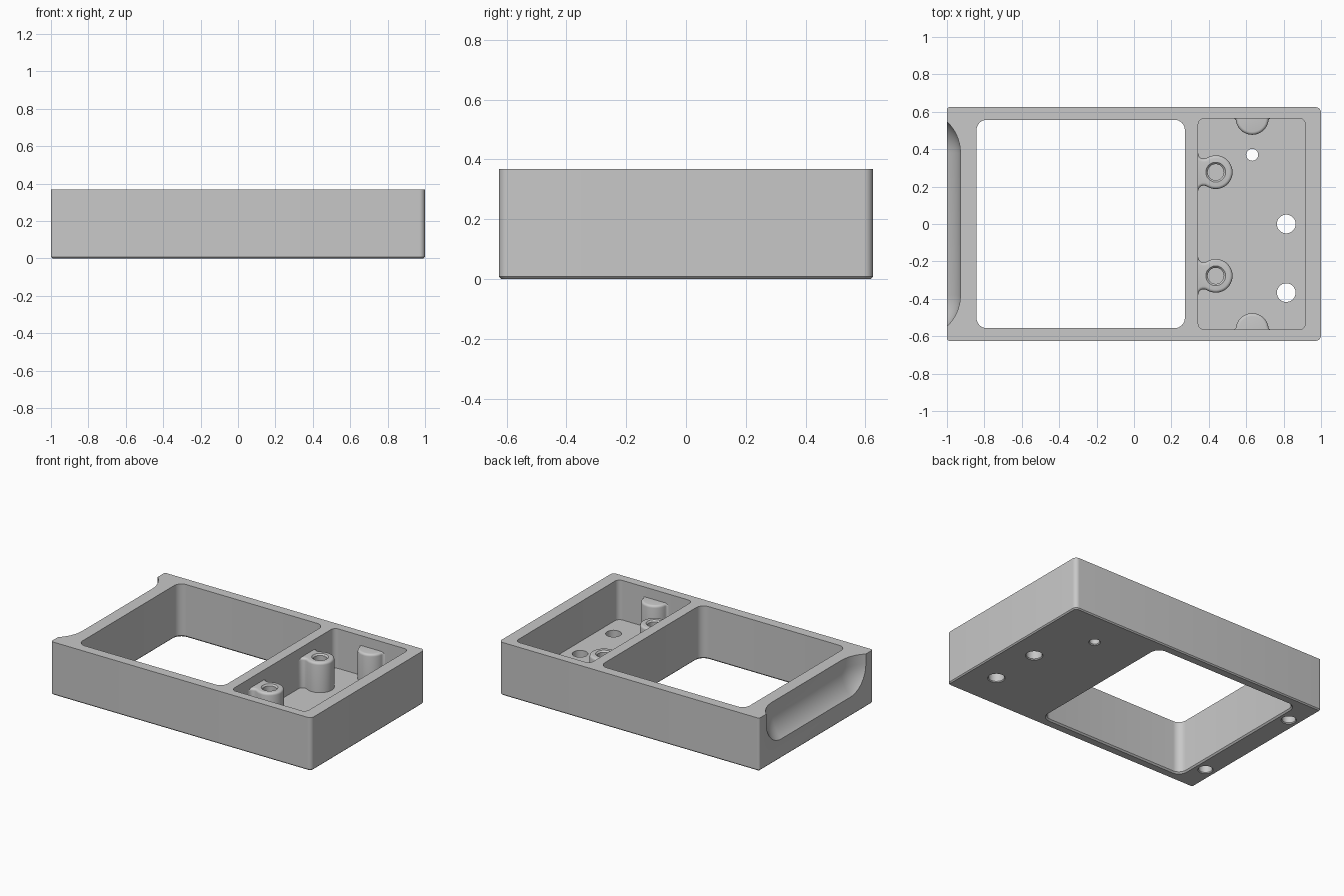
import bpy, bmesh, math
from mathutils import Vector

H = 0.368         # overall height
FLOOR = 0.093     # pocket floor height
BOSS_TOP = 0.30

old = bpy.data.objects.get("Cube")
if old:
    bpy.data.objects.remove(old, do_unlink=True)

grey = bpy.data.materials.new("plain grey")
grey.use_nodes = True
grey.diffuse_color = (0.58, 0.58, 0.58, 1)
grey.node_tree.nodes["Principled BSDF"].inputs["Base Color"].default_value = (0.58, 0.58, 0.58, 1)


def arc(cx, cy, r, a0, a1, n):
    return [(cx + r * math.cos(math.radians(a0 + (a1 - a0) * i / n)),
             cy + r * math.sin(math.radians(a0 + (a1 - a0) * i / n))) for i in range(n + 1)]


def rounded_rect(x0, x1, y0, y1, r_left, r_right):
    """Returns an outline function that can be grown or shrunk."""
    def outline(g):
        a, b = r_left + g, r_right + g
        return (arc(x1 + g - b, y1 + g - b, b, 0, 90, 8) + arc(x0 - g + a, y1 + g - a, a, 90, 180, 8)
                + arc(x0 - g + a, y0 - g + a, a, 180, 270, 8) + arc(x1 + g - b, y0 - g + b, b, 270, 360, 8))
    return outline


def circle(x, y, r):
    return lambda g: arc(x, y, r + g, 0, 360, 40)[:-1]


def finish(name, bm):
    bmesh.ops.recalc_face_normals(bm, faces=bm.faces)
    me = bpy.data.meshes.new(name)
    bm.to_mesh(me)
    bm.free()
    me.materials.append(grey)
    ob = bpy.data.objects.new(name, me)
    bpy.context.collection.objects.link(ob)
    return ob


def prism(name, outline, levels):
    """Stack outlines at (height, grow) levels and cap both ends."""
    bm = bmesh.new()
    rings = [[bm.verts.new((x, y, z)) for x, y in outline(g)] for z, g in levels]
    n = len(rings[0])
    for lo, hi in zip(rings, rings[1:]):
        for i in range(n):
            j = (i + 1) % n
            bm.faces.new((lo[i], lo[j], hi[j], hi[i]))
    bm.faces.new(rings[0][::-1])
    bm.faces.new(rings[-1])
    return finish(name, bm)


def activate(ob):
    bpy.ops.object.select_all(action='DESELECT')
    ob.select_set(True)
    bpy.context.view_layer.objects.active = ob


def cut(target, cutters):
    for c in cutters:
        c.hide_render = True
        mod = target.modifiers.new("cut", 'BOOLEAN')
        mod.operation, mod.solver, mod.object = 'DIFFERENCE', 'EXACT', c
        activate(target)
        bpy.ops.object.modifier_apply(modifier=mod.name)
        bpy.data.objects.remove(c, do_unlink=True)


def smooth(ob):
    activate(ob)
    bpy.ops.object.shade_smooth_by_angle(angle=math.radians(30))


# Frame with rounded corners and a small bottom chamfer
frame = prism("frame", rounded_rect(-1, 1, -0.625, 0.625, 0.015, 0.03),
              [(0, -0.008), (0.008, 0), (H, 0)])

# Window and pocket
flare = [(-0.01, 0.02), (0.01, 0)]
cutters = [
    prism("window_cutter", rounded_rect(-0.842, 0.272, -0.557, 0.557, 0.055, 0.055), flare + [(0.5, 0)]),
    prism("pocket_cutter", rounded_rect(0.343, 0.917, -0.565, 0.565, 0.035, 0.035), [(FLOOR, 0), (0.5, 0)]),
]

# Through holes in the floor and blind holes under the end rail
for x, y, r, top in [(0.814, 0, 0.05, 0.2), (0.814, -0.367, 0.05, 0.2), (0.632, 0.37, 0.032, 0.2),
                     (-0.922, 0.405, 0.043, 0.1), (-0.922, -0.405, 0.043, 0.1)]:
    cutters.append(prism("hole_cutter", circle(x, y, r), [(-0.01, 0.014), (0.006, 0), (top, 0)]))

# Finger scoop in the end: a box with large rounded edges
bm = bmesh.new()
bmesh.ops.create_cube(bm, size=1)
for v in bm.verts:
    v.co = Vector((-1.428 + v.co.x, v.co.y * 1.22, 0.57 + v.co.z))
bmesh.ops.bevel(bm, geom=bm.edges[:], offset=0.23, segments=14, profile=0.5, affect='EDGES')
cutters.append(finish("scoop_cutter", bm))
cut(frame, cutters)
smooth(frame)


def wall_boss(name, origin, out, radius, depth, fillet):
    """Round boss centred at depth from a wall, blended into the wall by tangent fillets."""
    c = math.sqrt((radius + fillet) ** 2 - (depth - fillet) ** 2)
    a = math.degrees(math.atan2(c, depth - fillet))
    half = [(-0.03, -c - 0.03)] + arc(fillet, -c, fillet, 180, a, 6)[:-1]
    pts = half + arc(depth, 0, radius, a - 180, 180 - a, 28) + [(u, -v) for u, v in reversed(half)]
    o, d = Vector(origin), Vector(out)
    side = Vector((-d.y, d.x))
    flat = [o + d * u + side * v for u, v in pts]
    bm = bmesh.new()
    base = bm.faces.new([bm.verts.new((p.x, p.y, FLOOR - 0.03)) for p in flat])
    ext = bmesh.ops.extrude_face_region(bm, geom=[base])
    top = [v for v in ext["geom"] if isinstance(v, bmesh.types.BMVert)]
    bmesh.ops.translate(bm, verts=top, vec=(0, 0, BOSS_TOP - FLOOR + 0.03))
    rim = [e for e in bm.edges if all(v in top for v in e.verts)]
    bmesh.ops.bevel(bm, geom=rim, offset=0.016, segments=4, profile=0.5, affect='EDGES')
    return finish(name, bm)


for label, s in (("back", 1), ("front", -1)):
    # Screw boss with a chamfered blind hole
    y = 0.277 * s
    boss = wall_boss(label + "_screw_boss", (0.343, y), (1, 0), 0.09, 0.094, 0.03)
    cut(boss, [prism("screw_hole_cutter", circle(0.437, y, 0.043),
                     [(FLOOR + 0.01, 0), (BOSS_TOP - 0.01, 0), (BOSS_TOP + 0.01, 0.02)])])
    smooth(boss)
    # Solid half-round support on the side wall
    smooth(wall_boss(label + "_support", (0.632, 0.565 * s), (0, -s), 0.088, 0, 0.015))
